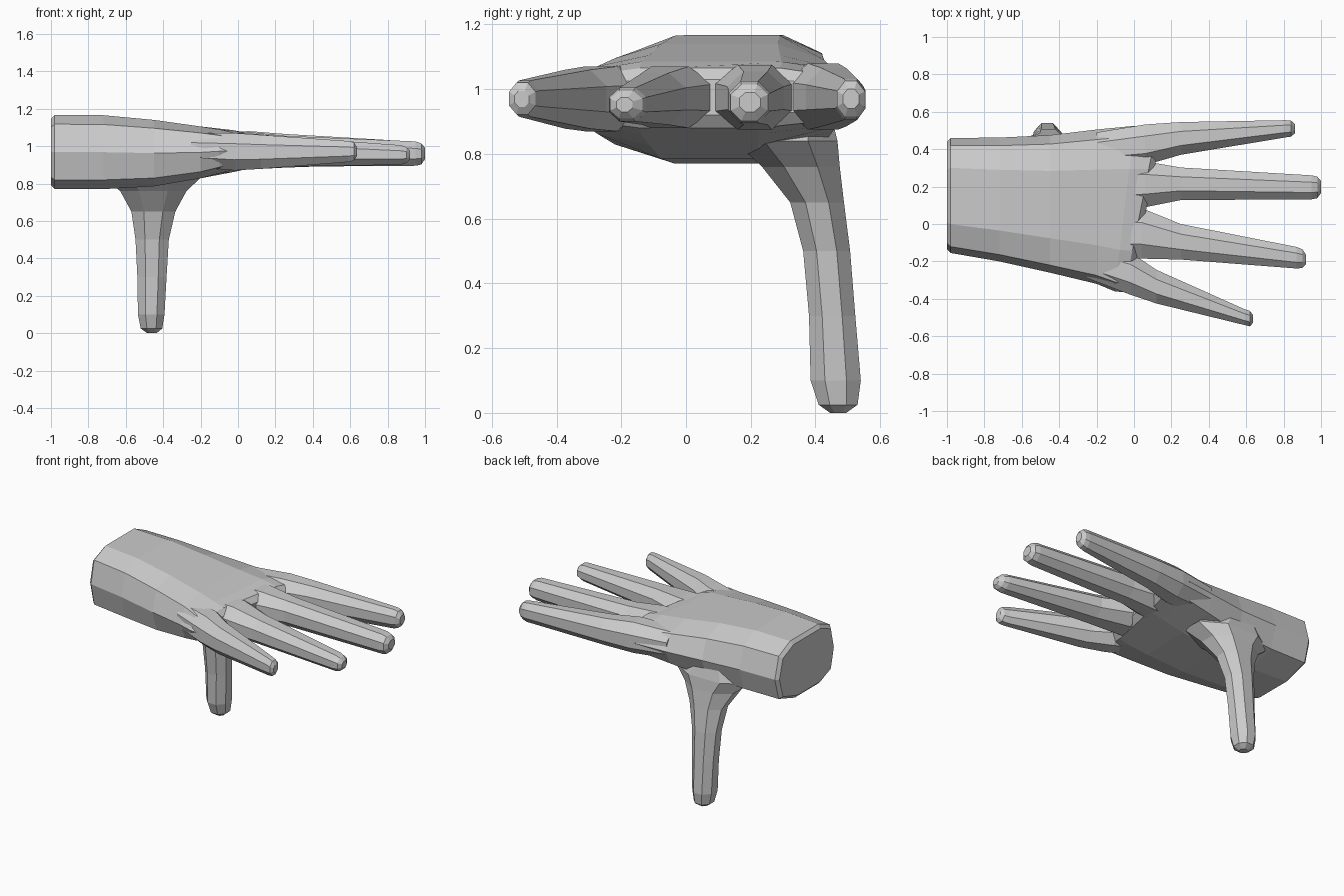
import bpy, bmesh

# Cross-section templates in a -1..1 box
OCT = [(1, -.43), (1, .43), (.43, 1), (-.43, 1), (-1, .43), (-1, -.43), (-.43, -1), (.43, -1)]
WRIST = [(-.5, 1), (.48, 1), (.87, .72), (1, 0), (.87, -.72), (.32, -1),
         (-.5, -1), (-.89, -.75), (-1, 0), (-.89, .75)]


def loft(name, axis, sections, shape):
    """Skin rings; section = (position, a_min, a_max, b_min, b_max[, skew])."""
    bm = bmesh.new()
    rings = []
    for s, a0, a1, b0, b1, *skew in sections:
        k = skew[0] if skew else 0
        ring = []
        for u, v in shape:
            a = (a0 + a1) / 2 + u * (a1 - a0) / 2
            b = (b0 + b1) / 2 + v * (b1 - b0) / 2
            ring.append(bm.verts.new((s + k * a, a, b) if axis == 'x' else (a, b, s)))
        rings.append(ring)
    n = len(shape)
    for r, q in zip(rings, rings[1:]):
        for i in range(n):
            j = (i + 1) % n
            bm.faces.new((r[i], r[j], q[j], q[i]))
    bm.faces.new(rings[0])
    bm.faces.new(rings[-1])
    bmesh.ops.recalc_face_normals(bm, faces=bm.faces)
    mesh = bpy.data.meshes.new(name)
    bm.to_mesh(mesh)
    bm.free()
    obj = bpy.data.objects.new(name, mesh)
    bpy.context.collection.objects.link(obj)
    return obj


# Wrist and palm, ending in a slanted knuckle edge
hand = loft("hand", 'x', [
    (-1.0, -.135, .44, .79, 1.145),
    (-.98, -.155, .46, .77, 1.167),
    (-.72, -.20, .462, .77, 1.165),
    (-.45, -.26, .475, .785, 1.14),
    (-.2, -.32, .505, .828, 1.105),
    (-.06, -.36, .525, .86, 1.085, .12),
    (.02, -.365, .525, .88, 1.065, .2),
    (.05, -.33, .49, .92, 1.03, .2)], WRIST)

# Fingers, from inside the palm to the tip
fingers = {
    "index_finger": [(-.2, .30, .49, .89, 1.07), (.06, .315, .532, .875, 1.08),
                     (.25, .37, .545, .885, 1.065), (.81, .463, .555, .905, 1.032),
                     (.84, .467, .552, .915, 1.025), (.86, .485, .535, .94, 1.0)],
    "middle_finger": [(-.2, .08, .32, .89, 1.08), (.06, .09, .335, .875, 1.075),
                      (.25, .128, .302, .89, 1.055), (.95, .132, .26, .895, 1.025),
                      (.98, .138, .253, .902, 1.015), (1.0, .165, .23, .93, .99)],
    "ring_finger": [(-.2, -.18, .08, .89, 1.07), (.04, -.185, .085, .88, 1.07),
                    (.25, -.19, 0, .89, 1.05), (.87, -.238, -.123, .9, 1.005),
                    (.9, -.235, -.135, .91, .995), (.92, -.215, -.165, .93, .975)],
    "little_finger": [(-.25, -.29, -.1, .89, 1.07), (-.02, -.378, -.15, .87, 1.07),
                      (.12, -.425, -.245, .878, 1.06), (.59, -.54, -.455, .915, 1.027),
                      (.62, -.547, -.465, .922, 1.02), (.635, -.53, -.485, .945, .995)],
}
parts = [loft(name, 'x', secs, OCT) for name, secs in fingers.items()]

# Thumb hanging straight down with a flared root
parts.append(loft("thumb", 'z', [
    (0, -.485, -.435, .445, .495), (.025, -.52, -.405, .41, .53),
    (.1, -.535, -.393, .385, .54), (.3, -.538, -.382, .38, .523),
    (.5, -.548, -.37, .362, .507), (.65, -.57, -.335, .322, .488),
    (.76, -.63, -.275, .235, .475), (.84, -.73, -.19, .15, .468),
    (.95, -.65, -.3, .2, .44)], OCT))

# Fuse everything into one skin
bpy.context.view_layer.objects.active = hand
for part in parts:
    mod = hand.modifiers.new("fuse", 'BOOLEAN')
    mod.operation = 'UNION'
    mod.solver = 'EXACT'
    mod.object = part
    bpy.ops.object.modifier_apply(modifier=mod.name)
    bpy.data.objects.remove(part)
